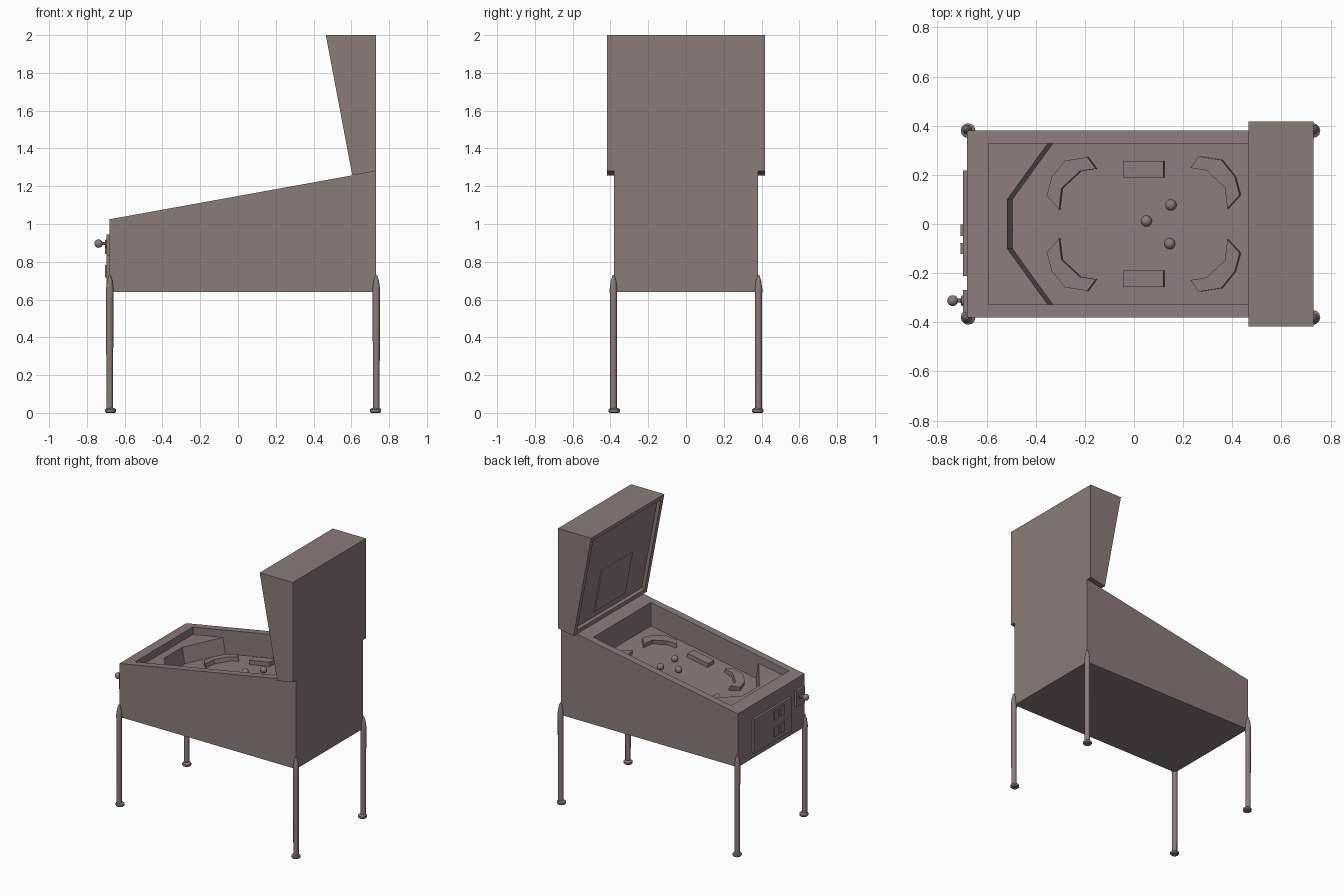
import bpy, bmesh, math
from mathutils import Vector, Matrix

cube = bpy.data.objects.get("Cube")
if cube:
    bpy.data.objects.remove(cube, do_unlink=True)

body = bpy.data.materials.new("warm_grey_brown")
body.use_nodes = True
colour = (0.26, 0.2, 0.19, 1)
body.diffuse_color = colour
body.node_tree.nodes["Principled BSDF"].inputs["Base Color"].default_value = colour

SLOPE = 0.181
HALF = 0.38


def top_z(x):
    return 1.025 + (x + 0.68) * SLOPE


def floor_z(x):
    return top_z(x) - 0.17


def finish(name, bm, smooth=False):
    bmesh.ops.recalc_face_normals(bm, faces=bm.faces)
    mesh = bpy.data.meshes.new(name)
    bm.to_mesh(mesh)
    bm.free()
    obj = bpy.data.objects.new(name, mesh)
    bpy.context.collection.objects.link(obj)
    mesh.materials.append(body)
    if smooth:
        bpy.ops.object.select_all(action='DESELECT')
        obj.select_set(True)
        bpy.context.view_layer.objects.active = obj
        bpy.ops.object.shade_smooth_by_angle(angle=math.radians(40))
    return obj


def prism(points, push):
    """Closed prism from a 3D outline and a push vector."""
    bm = bmesh.new()
    face = bm.faces.new([bm.verts.new(p) for p in points])
    out = bmesh.ops.extrude_face_region(bm, geom=[face])
    verts = [g for g in out["geom"] if isinstance(g, bmesh.types.BMVert)]
    bmesh.ops.translate(bm, verts=verts, vec=push)
    bmesh.ops.recalc_face_normals(bm, faces=bm.faces)
    return bm


def side_prism(profile, half):
    return prism([(x, -half, z) for x, z in profile], (0, 2 * half, 0))


def box(name, lo, hi):
    bm = side_prism([(lo[0], lo[2]), (hi[0], lo[2]), (hi[0], hi[2]), (lo[0], hi[2])], 0.5)
    for v in bm.verts:
        v.co.y = lo[1] if v.co.y < 0 else hi[1]
    return finish(name, bm)


def slab(name, outline, height):
    """Raised piece standing square on the sloping playfield."""
    normal = Vector((-SLOPE, 0, 1)).normalized()
    return finish(name, prism([(x, y, floor_z(x)) for x, y in outline], normal * height))


def lathe(name, rings, matrix, sides=12):
    bm = bmesh.new()
    loops = []
    for h, r in rings:
        loops.append([bm.verts.new((r * math.cos(a), r * math.sin(a), h))
                      for a in (2 * math.pi * i / sides for i in range(sides))])
    for a, b in zip(loops, loops[1:]):
        for i in range(sides):
            j = (i + 1) % sides
            bm.faces.new((a[i], a[j], b[j], b[i]))
    bm.faces.new(loops[0])
    bm.faces.new(loops[-1])
    bm.transform(matrix)
    return finish(name, bm, True)


def ball(name, centre, radius):
    bm = bmesh.new()
    bmesh.ops.create_uvsphere(bm, u_segments=16, v_segments=10, radius=radius,
                              matrix=Matrix.Translation(centre))
    return finish(name, bm, True)


# Cabinet with a sunken playfield
cabinet = finish("cabinet", side_prism(
    [(-0.68, 0.64), (0.73, 0.64), (0.73, top_z(0.73)), (-0.68, top_z(-0.68))], HALF))
x0, x1 = -0.59, 0.51
cutter = finish("playfield_cutter", side_prism(
    [(x0, floor_z(x0)), (x1, floor_z(x1)), (x1, 1.5), (x0, 1.5)], 0.328))
cutter.hide_render = True
cut = cabinet.modifiers.new("playfield_recess", 'BOOLEAN')
cut.object = cutter
cut.solver = 'EXACT'
bpy.context.view_layer.objects.active = cabinet
bpy.ops.object.modifier_apply(modifier=cut.name)
bpy.data.objects.remove(cutter, do_unlink=True)

# Backbox with a recessed display
bm = side_prism([(0.605, top_z(0.605)), (0.73, top_z(0.73)), (0.73, 2), (0.465, 2)], 0.417)
bm.faces.ensure_lookup_table()
front = min(bm.faces, key=lambda f: f.normal.x)
bmesh.ops.inset_individual(bm, faces=[front], thickness=0.045)
bmesh.ops.inset_individual(bm, faces=[front], thickness=0.0005, depth=-0.025)
finish("backbox", bm)


def display_x(z):
    return 0.605 - (z - 1.262) * 0.19 + 0.016


finish("display_panel", side_prism(
    [(display_x(z) + d, z) for z, d in ((1.34, 0), (1.65, 0), (1.65, 0.015), (1.34, 0.015))], 0.175))

# Apron at the player end
slab("apron", [(-0.59, 0.328), (-0.33, 0.328), (-0.495, 0.1),
               (-0.495, -0.1), (-0.33, -0.328), (-0.59, -0.328)], 0.115)

# Playfield guides and targets, mirrored across the centre line
lower_guide = [(-0.15, 0.225), (-0.185, 0.272), (-0.275, 0.258), (-0.33, 0.19),
               (-0.35, 0.115), (-0.3, 0.06), (-0.29, 0.145), (-0.215, 0.215)]
upper_guide = [(0.085 - x, y + 0.003) for x, y in lower_guide]
target = [(-0.04, 0.19), (0.125, 0.19), (0.125, 0.257), (-0.04, 0.257)]
for side, s in (("left", 1), ("right", -1)):
    for name, shape in (("lower_guide", lower_guide), ("upper_guide", upper_guide), ("target", target)):
        slab(name + "_" + side, [(x, s * y) for x, y in shape], 0.03)

# Loose balls
for i, (x, y) in enumerate([(0.15, 0.077), (0.05, 0.012), (0.145, -0.08)]):
    ball("ball_%d" % (i + 1), (x, y, floor_z(x) + 0.022), 0.023)

# Coin door and its slots
box("coin_door", (-0.696, -0.212, 0.68), (-0.675, 0.217, 0.925))
for y in (-0.025, -0.1):
    for z in (0.75, 0.872):
        box("coin_slot", (-0.705, y - 0.023, z - 0.032), (-0.69, y + 0.023, z + 0.032))

# Plunger
box("plunger_plate", (-0.696, -0.36, 0.83), (-0.675, -0.268, 0.945))
along = Matrix.Translation((-0.68, -0.312, 0.896)) @ Matrix.Rotation(-math.pi / 2, 4, 'Y')
lathe("plunger_rod", [(0, 0.022), (0.022, 0.022), (0.025, 0.008), (0.06, 0.008)], along)
ball("plunger_knob", (-0.738, -0.312, 0.896), 0.022)

# Legs and feet at the four corners
for x in (-0.675, 0.728):
    for y in (-HALF, HALF):
        place = Matrix.Translation((x, y, 0))
        lathe("leg", [(0.02, 0.018), (0.6, 0.019), (0.655, 0.02), (0.7, 0.014), (0.73, 0.004)],
              Matrix.Translation((math.copysign(0.004, x), math.copysign(0.004, y), 0)) @ place)
        lathe("foot", [(0, 0.024), (0.006, 0.03), (0.018, 0.03), (0.026, 0.02)], place)
